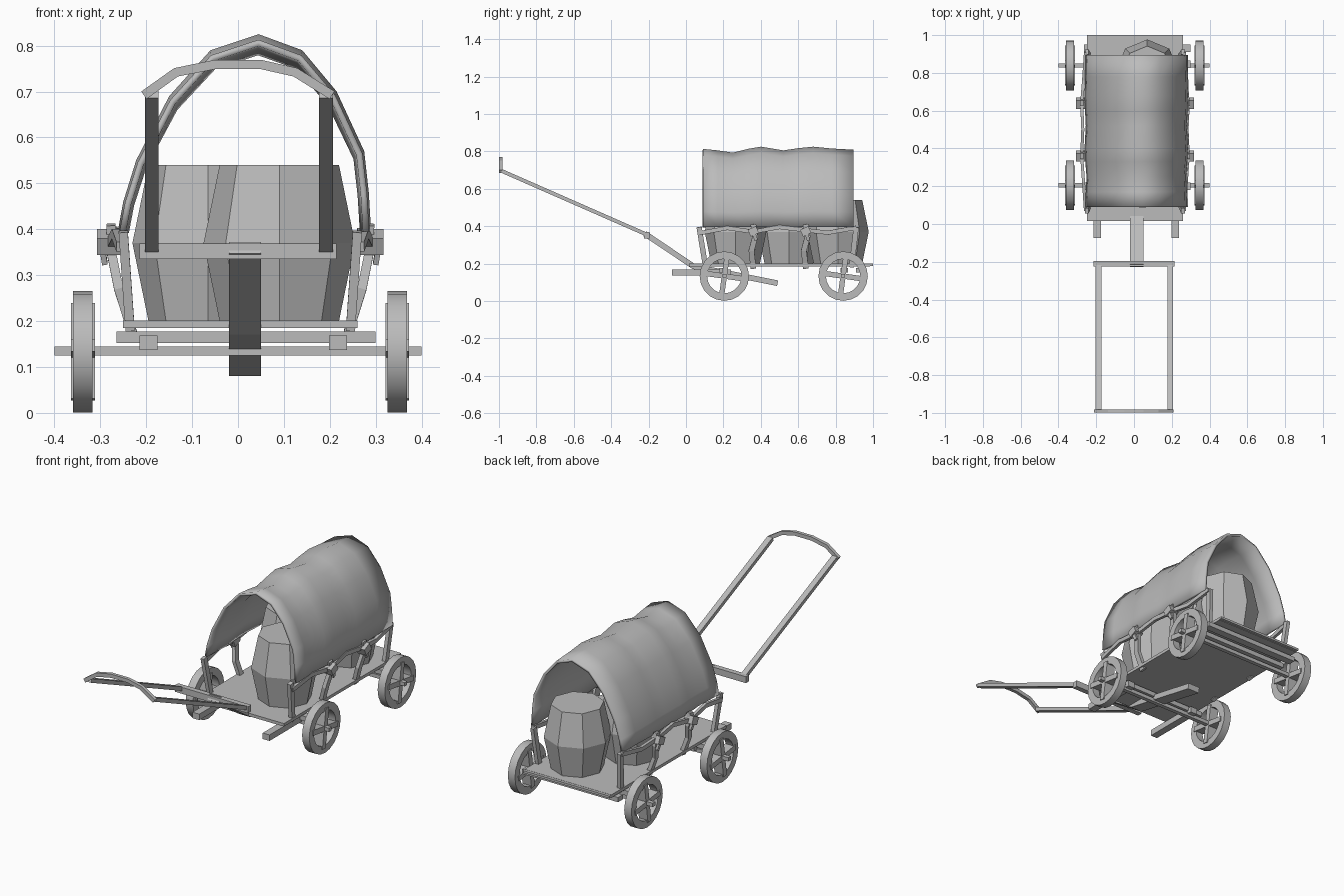
import bpy, bmesh, math
from mathutils import Vector

cube = bpy.data.objects.get("Cube")
if cube:
    bpy.data.objects.remove(cube)

grey = bpy.data.materials.new("plain_grey")
grey.use_nodes = True
grey.diffuse_color = (0.5, 0.5, 0.5, 1)
grey.node_tree.nodes["Principled BSDF"].inputs["Base Color"].default_value = (0.5, 0.5, 0.5, 1)


def finish(name, bm, smooth=None):
    bmesh.ops.recalc_face_normals(bm, faces=bm.faces)
    mesh = bpy.data.meshes.new(name)
    bm.to_mesh(mesh)
    bm.free()
    mesh.materials.append(grey)
    ob = bpy.data.objects.new(name, mesh)
    bpy.context.collection.objects.link(ob)
    if smooth:
        bpy.ops.object.select_all(action='DESELECT')
        bpy.context.view_layer.objects.active = ob
        ob.select_set(True)
        bpy.ops.object.shade_smooth_by_angle(angle=math.radians(smooth))
    return ob


def skin(bm, rings, closed=False):
    """Join equal vertex loops into a tube, capped unless closed."""
    n = len(rings[0])
    pairs = list(zip(rings, rings[1:])) + ([(rings[-1], rings[0])] if closed else [])
    for a, b in pairs:
        for i in range(n):
            j = (i + 1) % n
            bm.faces.new((a[i], a[j], b[j], b[i]))
    if not closed:
        bm.faces.new(rings[0])
        bm.faces.new(rings[-1])


def bar(name, pts, w, h, ref=(0, 0, 1)):
    """Sweep a w by h rectangle along a path; h lies towards ref."""
    bm = bmesh.new()
    pts = [Vector(p) for p in pts]
    rings = []
    for i, p in enumerate(pts):
        t = (pts[min(i + 1, len(pts) - 1)] - pts[max(i - 1, 0)]).normalized()
        a = Vector(ref).cross(t).normalized()
        b = t.cross(a)
        rings.append([bm.verts.new(p + a * u * w / 2 + b * v * h / 2)
                      for u, v in ((-1, -1), (1, -1), (1, 1), (-1, 1))])
    skin(bm, rings)
    return finish(name, bm)


# Bed, cross beams and short front shafts
bar("bed", [(0.005, 0.015, 0.193), (0.005, 0.985, 0.193)], 0.51, 0.016)
bar("rear_lip", [(-0.25, 0.985, 0.194), (0.26, 0.985, 0.194)], 0.03, 0.012)
for label, y in (("front", 0.2), ("rear", 0.845), ("tail", 0.93)):
    bar(label + "_cross_beam", [(-0.265, y, 0.165), (0.3, y, 0.165)], 0.04, 0.025)
for label, x in (("right", -0.195), ("left", 0.218)):
    bar(label + "_shaft", [(x, -0.075, 0.153), (x, 0.24, 0.153)], 0.04, 0.032)

# Axles and wheels
RADIUS, SIDES = 0.132, 20
for end, y in (("front", 0.205), ("rear", 0.84)):
    bar(end + "_axle", [(-0.4, y, 0.135), (0.4, y, 0.135)], 0.022, 0.02)
    for side, x in (("right", -0.338), ("left", 0.347)):
        bm = bmesh.new()
        rings = []
        for k in range(SIDES):
            a = 2 * math.pi * k / SIDES
            rings.append([bm.verts.new((x + dx, y + r * math.cos(a), 0.133 + r * math.sin(a)))
                          for dx, r in ((-0.021, 0.092), (-0.021, RADIUS), (0.021, RADIUS), (0.021, 0.092))])
        skin(bm, rings, closed=True)
        finish(f"{end}_{side}_wheel_rim", bm, 40)
        for k in range(2):
            a = math.radians(-8 + 90 * k)
            d = Vector((0, math.cos(a), math.sin(a))) * 0.105
            c = Vector((x, y, 0.133))
            bar(f"{end}_{side}_wheel_spoke_{k + 1}", [c - d, c + d], 0.028, 0.052, (1, 0, 0))

# Bent draw tongue, crossbar, pull rods and arched handle
bar("tongue", [(0.015, -0.22, 0.36), (0.015, 0.04, 0.185), (0.015, 0.49, 0.095)], 0.07, 0.03)
bar("pull_crossbar", [(-0.215, -0.21, 0.352), (0.215, -0.21, 0.352)], 0.028, 0.034)
for side, x in (("right", -0.188), ("left", 0.192)):
    bar(side + "_pull_rod", [(x, -0.21, 0.355), (x, -0.985, 0.695)], 0.03, 0.02)
bar("handle", [(x, -0.99, z) for x, z in
               ((-0.205, 0.692), (-0.135, 0.742), (-0.05, 0.759),
                (0.05, 0.759), (0.125, 0.742), (0.205, 0.692))], 0.02, 0.018, (0, 1, 0))

# Barrels
for label, x, y in (("front", 0.09, 0.265), ("middle", -0.065, 0.55), ("rear", 0.07, 0.812)):
    bm = bmesh.new()
    rings = []
    for z, r in ((0.2, 0.13), (0.37, 0.165), (0.54, 0.13)):
        rings.append([bm.verts.new((x + r * math.cos(k * math.pi / 4),
                                    y + r * math.sin(k * math.pi / 4), z)) for k in range(8)])
    skin(bm, rings)
    finish(label + "_barrel", bm)

# Side stakes, sagging rails and lashings
for side, s in (("right", -1), ("left", 1)):
    cx = 0.005
    for label, y0, y1 in (("front", 0.105, 0.07), ("rear", 0.885, 0.91)):
        bar(f"{side}_{label}_stake", [(cx + s * 0.24, y0, 0.18), (cx + s * 0.255, y1, 0.395)],
            0.028, 0.02, (1, 0, 0))
    for k, y in enumerate((0.36, 0.64)):
        bar(f"{side}_middle_stake_{k + 1}",
            [(cx + s * 0.235, y, 0.175), (cx + s * 0.265, y - 0.01, 0.27),
             (cx + s * 0.28, y + 0.01, 0.345), (cx + s * 0.282, y, 0.41)], 0.03, 0.02, (1, 0, 0))
        bar(f"{side}_lashing_{k + 1}", [(cx + s * 0.287, y - 0.022, 0.362), (cx + s * 0.287, y + 0.022, 0.382)],
            0.05, 0.04)
        bar(f"{side}_lashing_tail_{k + 1}", [(cx + s * 0.305, y - 0.005, 0.385), (cx + s * 0.295, y + 0.015, 0.325)],
            0.018, 0.012, (1, 0, 0))
    bar(side + "_rail", [(cx + s * x, y, z) for x, y, z in
                         ((0.262, 0.07, 0.362), (0.272, 0.22, 0.39), (0.282, 0.36, 0.37),
                          (0.276, 0.5, 0.395), (0.282, 0.64, 0.378), (0.272, 0.76, 0.365),
                          (0.262, 0.91, 0.392))], 0.016, 0.022)

# Wavy arched cloth cover
ARCH = [(-0.262, 0.395), (-0.25, 0.46), (-0.222, 0.55), (-0.15, 0.69), (-0.06, 0.79), (0.045, 0.825),
        (0.14, 0.79), (0.215, 0.7), (0.275, 0.57), (0.285, 0.48), (0.29, 0.395)]
STATIONS = [(0.09, -0.012), (0.17, -0.02), (0.25, -0.032), (0.33, -0.012), (0.4, 0.0), (0.52, -0.02),
            (0.6, -0.008), (0.68, 0.0), (0.78, -0.01), (0.895, -0.016)]
bm = bmesh.new()
rows = []
for y, dip in STATIONS:
    row = []
    for x, z in ARCH:
        lift = (z - 0.395) / 0.43
        pinch = 1 + dip * 1.2
        row.append(bm.verts.new((0.014 + (x - 0.014) * pinch, y, z + dip * lift)))
    rows.append(row)
for a, b in zip(rows, rows[1:]):
    for i in range(len(ARCH) - 1):
        bm.faces.new((a[i], a[i + 1], b[i + 1], b[i]))
cover = finish("cloth_cover", bm, 40)
# Keep the thickness on the inner side of the arch
up = sum(p.normal.z for p in cover.data.polygons) > 0
thick = cover.modifiers.new("cloth_thickness", 'SOLIDIFY')
thick.thickness = 0.014
thick.offset = -1 if up else 1
